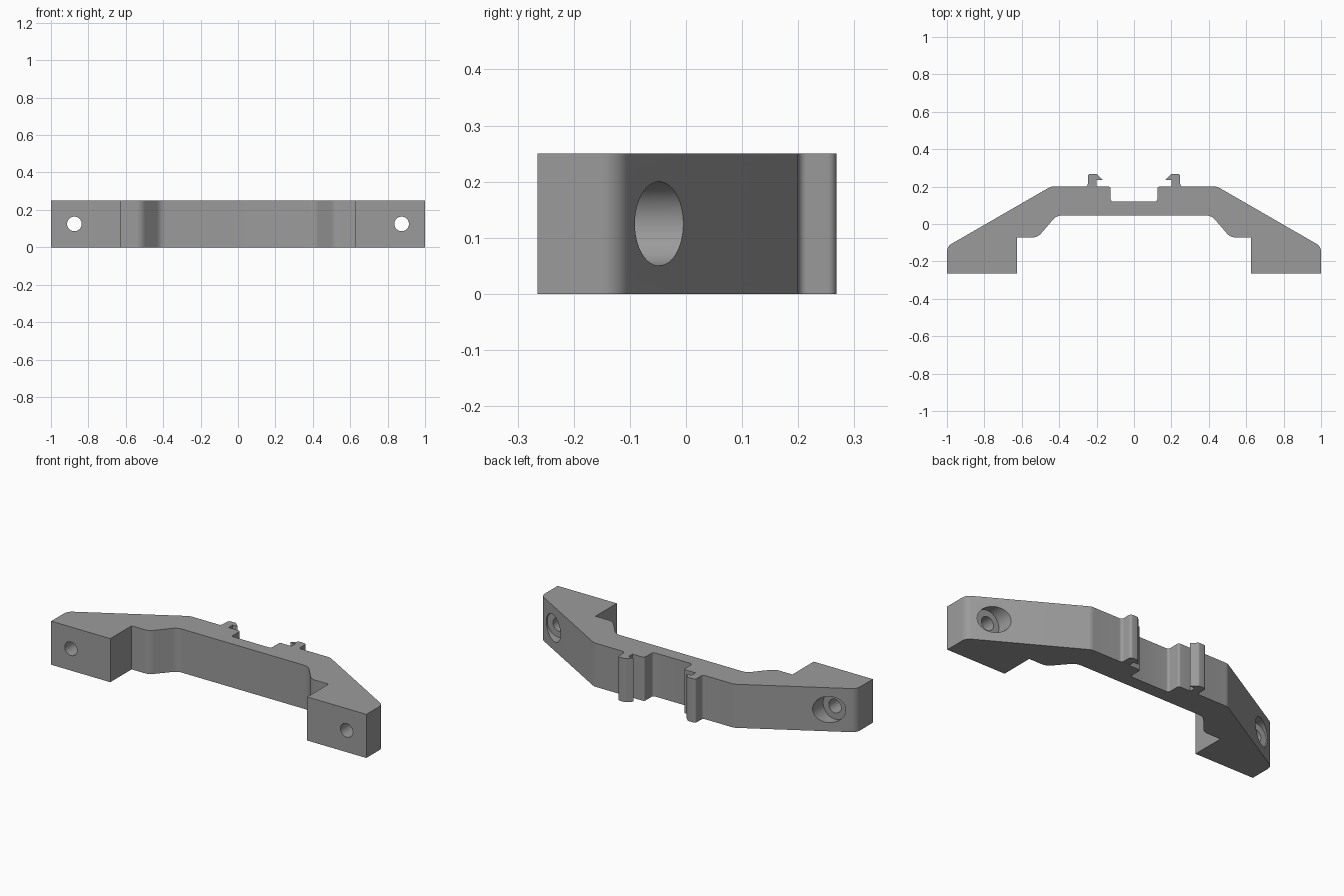
import bpy, bmesh, math
from mathutils import Vector, Matrix

if "Cube" in bpy.data.objects:
    bpy.data.objects.remove(bpy.data.objects["Cube"])

HEIGHT = 0.25

grey = bpy.data.materials.new("mid grey")
grey.diffuse_color = (0.33, 0.33, 0.33, 1)
grey.use_nodes = True
grey.node_tree.nodes["Principled BSDF"].inputs["Base Color"].default_value = grey.diffuse_color

# Right half of the plan outline: x, y, corner radius
HALF = [
    (0.415, 0.045, 0.06), (0.515, -0.072, 0.06), (0.625, -0.072, 0),
    (0.625, -0.265, 0), (1.0, -0.265, 0), (1.0, -0.12, 0.05),
    (0.445, 0.2, 0.05), (0.247, 0.2, 0.015), (0.247, 0.268, 0.015),
    (0.197, 0.268, 0.012), (0.197, 0.262, 0), (0.167, 0.236, 0),
    (0.2, 0.236, 0), (0.2, 0.2, 0), (0.125, 0.2, 0.012), (0.125, 0.12, 0.014),
]
HALF[9:11] = [(0.2, 0.268, 0.012)]


def rounded(points, steps=6):
    """Replace each corner with an arc of its radius."""
    out = []
    for i, (x, y, r) in enumerate(points):
        p = Vector((x, y))
        if r == 0:
            out.append(p)
            continue
        a = (Vector(points[i - 1][:2]) - p).normalized()
        b = (Vector(points[(i + 1) % len(points)][:2]) - p).normalized()
        half = a.angle(b) / 2
        centre = p + (a + b).normalized() * (r / math.sin(half))
        start = p + a * (r / math.tan(half)) - centre
        end = p + b * (r / math.tan(half)) - centre
        turn = math.atan2(start.x * end.y - start.y * end.x, start.dot(end))
        for k in range(steps + 1):
            out.append(centre + Matrix.Rotation(turn * k / steps, 2) @ start)
    return out


def make_object(name, bm):
    bmesh.ops.recalc_face_normals(bm, faces=bm.faces)
    mesh = bpy.data.meshes.new(name)
    bm.to_mesh(mesh)
    bm.free()
    mesh.materials.append(grey)
    obj = bpy.data.objects.new(name, mesh)
    bpy.context.collection.objects.link(obj)
    return obj


# Bracket body: mirrored outline extruded upward
outline = HALF + [(-x, y, r) for x, y, r in reversed(HALF)]
bm = bmesh.new()
face = bm.faces.new([bm.verts.new((p.x, p.y, 0)) for p in rounded(outline)])
top = bmesh.ops.extrude_face_region(bm, geom=[face])
bmesh.ops.translate(bm, vec=(0, 0, HEIGHT),
                    verts=[v for v in top["geom"] if isinstance(v, bmesh.types.BMVert)])
body = make_object("bracket_body", bm)


# Screw holes and their counterbores, running front to back
def bore(name, x, radius, y0, y1):
    bm = bmesh.new()
    place = Matrix.Translation((x, (y0 + y1) / 2, HEIGHT / 2)) @ Matrix.Rotation(math.pi / 2, 4, 'X')
    bmesh.ops.create_cone(bm, cap_ends=True, segments=48, radius1=radius,
                          radius2=radius, depth=y1 - y0, matrix=place)
    return make_object(name, bm)


bpy.context.view_layer.objects.active = body
body.select_set(True)
for side in (-1, 1):
    for label, radius, y0 in (("screw_hole", 0.039, -0.4), ("counterbore", 0.075, -0.1)):
        cutter = bore(label + "_cutter", side * 0.875, radius, y0, 0.3)
        mod = body.modifiers.new(label, 'BOOLEAN')
        mod.operation = 'DIFFERENCE'
        mod.solver = 'EXACT'
        mod.object = cutter
        bpy.ops.object.modifier_apply(modifier=mod.name)
        bpy.data.objects.remove(cutter)

bpy.ops.object.shade_smooth_by_angle(angle=math.radians(30))
